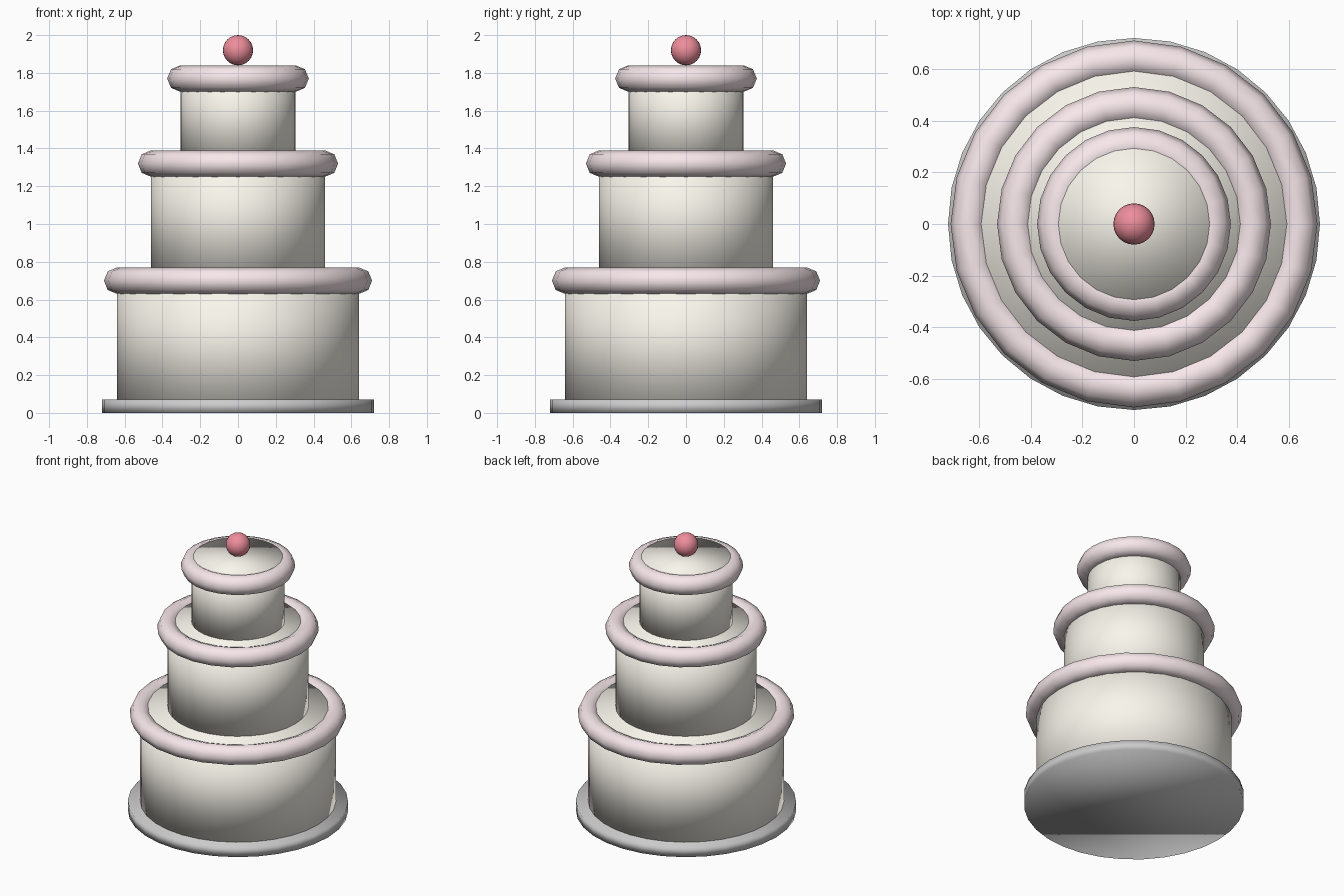
import bpy

if "Cube" in bpy.data.objects:
    bpy.data.objects.remove(bpy.data.objects["Cube"])


def material(name, color):
    m = bpy.data.materials.new(name)
    m.diffuse_color = (*color, 1.0)
    m.use_nodes = True
    m.node_tree.nodes["Principled BSDF"].inputs["Base Color"].default_value = m.diffuse_color
    return m


def finish(name, mat=None):
    obj = bpy.context.object
    obj.name = name
    bpy.ops.object.shade_smooth()
    if mat:
        obj.data.materials.append(mat)


def disc(name, radius, z0, z1, mat=None):
    bpy.ops.mesh.primitive_cylinder_add(vertices=32, radius=radius, depth=z1 - z0,
                                        location=(0, 0, (z0 + z1) / 2))
    finish(name, mat)


cream = material("cream", (0.95, 0.92, 0.84))
pink = material("pink_icing", (0.93, 0.80, 0.83))
red = material("cherry_red", (0.85, 0.27, 0.33))

# Serving plate
disc("plate", 0.72, 0.0, 0.07)

# Three tiers, each with a ring of icing: radius, bottom, top, ring height
tiers = {
    "bottom": (0.64, 0.01, 0.75, 0.70),
    "middle": (0.46, 0.70, 1.37, 1.32),
    "top": (0.305, 1.32, 1.835, 1.77),
}
for label, (radius, z0, z1, ring_z) in tiers.items():
    disc(label + "_tier", radius, z0, z1, cream)
    bpy.ops.mesh.primitive_torus_add(major_radius=radius, minor_radius=0.07,
                                     major_segments=24, minor_segments=8,
                                     location=(0, 0, ring_z))
    finish(label + "_icing_ring", pink)

# Cherry on top
bpy.ops.mesh.primitive_uv_sphere_add(segments=24, ring_count=12, radius=0.08,
                                     location=(0, 0, 1.92))
finish("cherry", red)
